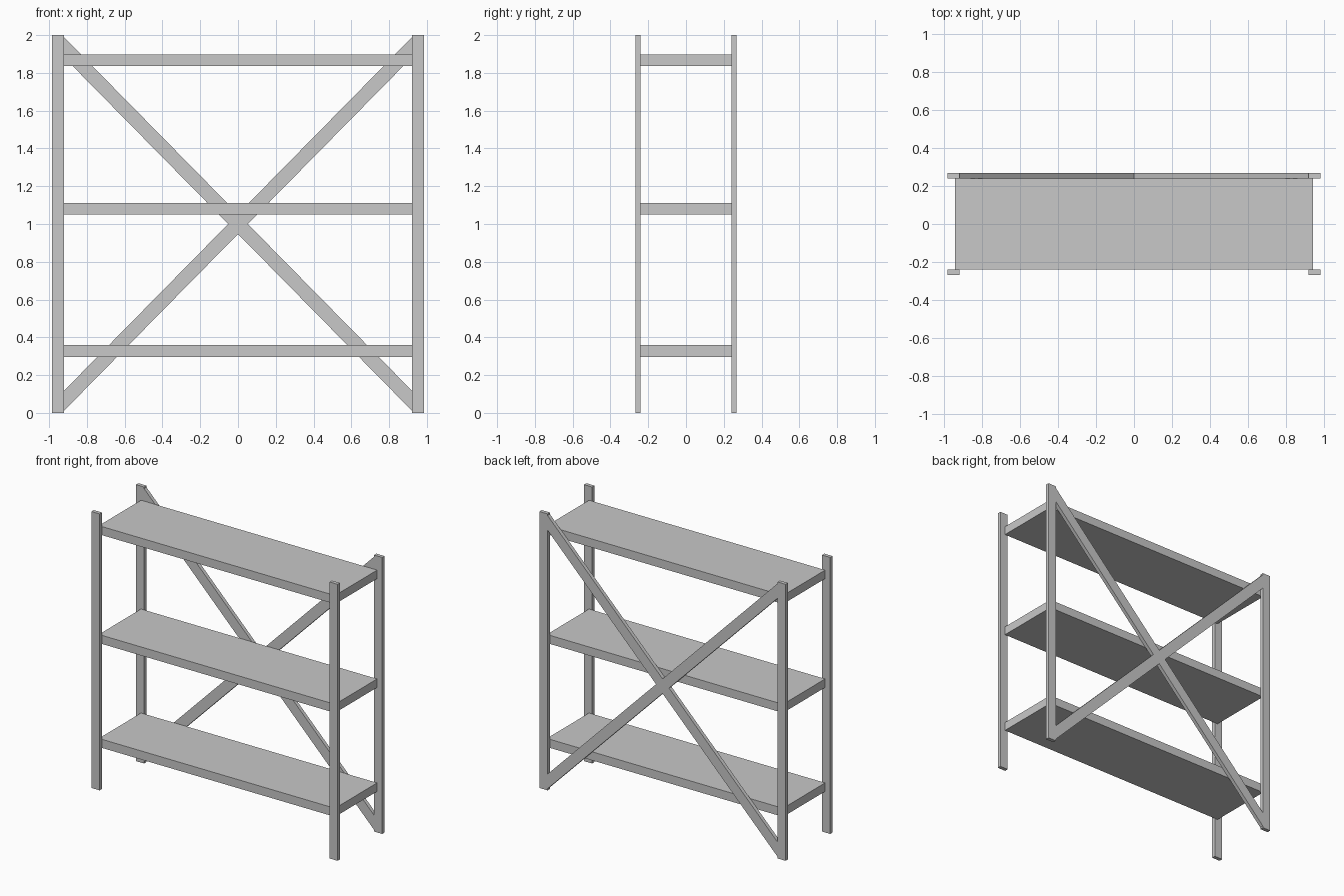
import bpy
import bmesh

cube = bpy.data.objects.get("Cube")
if cube:
    bpy.data.objects.remove(cube, do_unlink=True)

# Single grey finish
grey = bpy.data.materials.new("light_grey")
grey.use_nodes = True
colour = (0.58, 0.58, 0.58, 1)
grey.diffuse_color = colour
grey.node_tree.nodes["Principled BSDF"].inputs["Base Color"].default_value = colour


def panel(name, outline, y0, y1):
    """Extrude an outline in the xz plane from y0 to y1."""
    bm = bmesh.new()
    face = bm.faces.new([bm.verts.new((x, y0, z)) for x, z in outline])
    extruded = bmesh.ops.extrude_face_region(bm, geom=[face])["geom"]
    moved = [v for v in extruded if isinstance(v, bmesh.types.BMVert)]
    bmesh.ops.translate(bm, verts=moved, vec=(0, y1 - y0, 0))
    bmesh.ops.recalc_face_normals(bm, faces=bm.faces)
    mesh = bpy.data.meshes.new(name)
    bm.to_mesh(mesh)
    bm.free()
    mesh.materials.append(grey)
    obj = bpy.data.objects.new(name, mesh)
    bpy.context.collection.objects.link(obj)
    return obj


def rect(x0, x1, z0, z1):
    return [(x0, z0), (x1, z0), (x1, z1), (x0, z1)]


INNER, OUTER = 0.92, 0.985      # post sides
NEAR, FAR = 0.241, 0.268        # post depth range
SHELF_X = 0.945

# Four corner posts
for side, sx in (("left", 1), ("right", -1)):
    for end, sy in (("front", -1), ("back", 1)):
        panel(f"{end}_{side}_post", rect(sx * INNER, sx * OUTER, 0, 2),
              sy * NEAR, sy * FAR)

# Three shelves between the front and back posts
for name, bottom in (("lower", 0.297), ("middle", 1.049), ("upper", 1.836)):
    panel(f"{name}_shelf", rect(-SHELF_X, SHELF_X, bottom, bottom + 0.062),
          -NEAR, NEAR)

# Cross brace in one piece, flush with the back posts
half = 0.053                    # half height of an arm, measured vertically
slope = 1.016
rise = INNER * slope
notch = half / slope
brace = [(0, 1 + half), (INNER, 1 + rise + half), (INNER, 1 + rise - half),
         (notch, 1), (INNER, 1 - rise + half), (INNER, 1 - rise - half)]
brace += [(-x, 2 - z) for x, z in brace]
panel("back_cross_brace", brace, NEAR, FAR)
